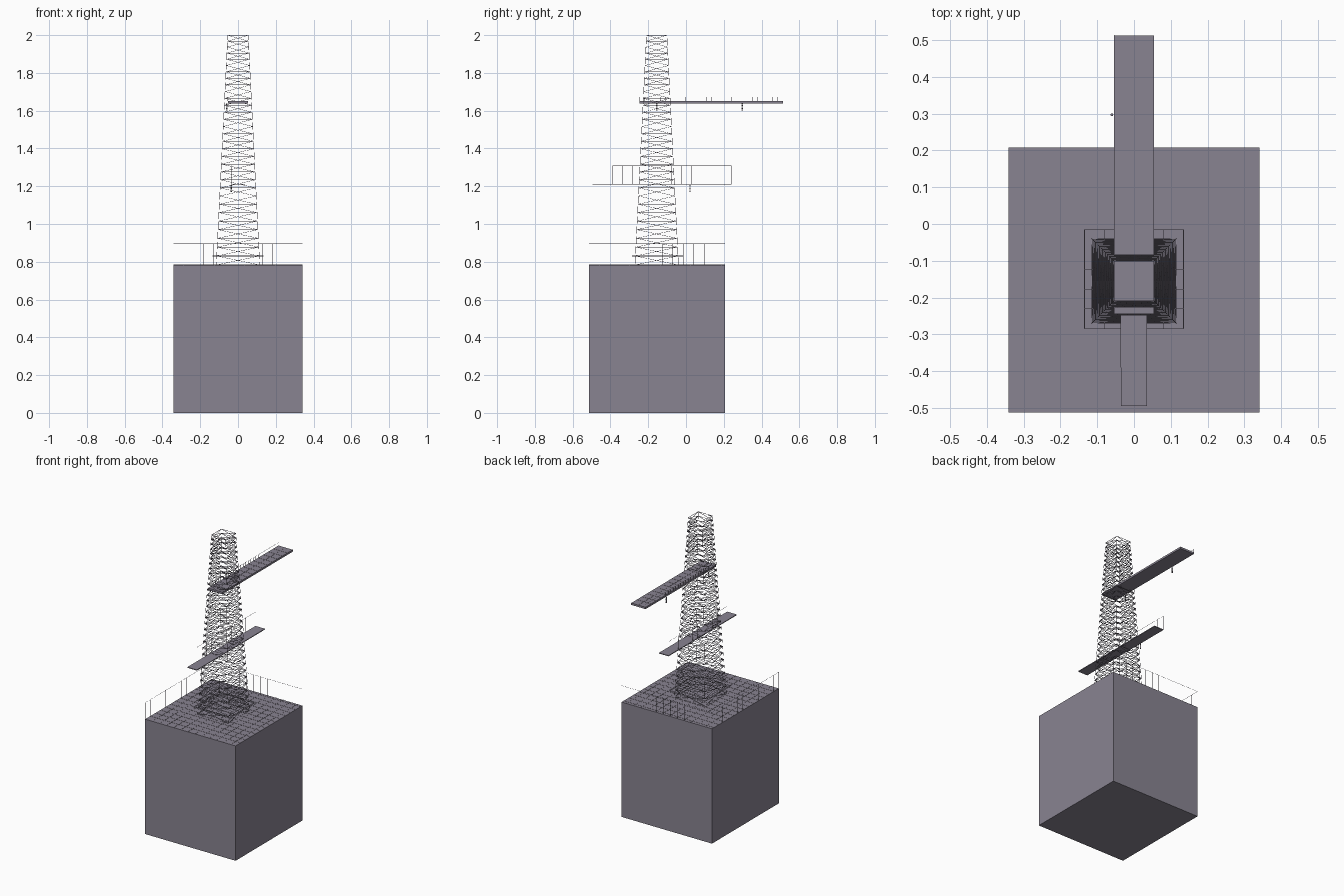
import bpy, bmesh
from mathutils import Vector

cube = bpy.data.objects.get("Cube")
if cube:
    bpy.data.objects.remove(cube, do_unlink=True)

# One flat colour for the whole structure
COLOR = (0.25, 0.23, 0.285, 1)
GREY = bpy.data.materials.new("violet grey")
GREY.use_nodes = True
GREY.diffuse_color = COLOR
GREY.node_tree.nodes["Principled BSDF"].inputs["Base Color"].default_value = COLOR

HAIR = 0.001    # railings and floor grids
WIRE = 0.0018   # tower members
CELL = 0.0538


def finish(name, bm):
    mesh = bpy.data.meshes.new(name)
    bm.to_mesh(mesh)
    bm.free()
    mesh.materials.append(GREY)
    obj = bpy.data.objects.new(name, mesh)
    bpy.context.collection.objects.link(obj)


def slab(name, low, high):
    """Solid box between two corners."""
    low, high = Vector(low), Vector(high)
    bm = bmesh.new()
    bmesh.ops.create_cube(bm, size=1)
    bmesh.ops.scale(bm, vec=high - low, verts=bm.verts)
    bmesh.ops.translate(bm, vec=(low + high) / 2, verts=bm.verts)
    finish(name, bm)


def bars(name, segments, width):
    """Thin square bars along a list of point pairs."""
    bm = bmesh.new()
    for a, b in segments:
        a, b = Vector(a), Vector(b)
        d = b - a
        made = bmesh.ops.create_cube(bm, size=1)["verts"]
        bmesh.ops.scale(bm, vec=(width, width, d.length), verts=made)
        turn = Vector((0, 0, 1)).rotation_difference(d).to_matrix()
        bmesh.ops.rotate(bm, matrix=turn, verts=made)
        bmesh.ops.translate(bm, vec=(a + b) / 2, verts=made)
    finish(name, bm)


def loop(pts):
    return list(zip(pts, pts[1:] + pts[:1]))


def rect(x0, y0, x1, y1, z):
    return [(x0, y0, z), (x1, y0, z), (x1, y1, z), (x0, y1, z)]


def grid(x0, y0, x1, y1, z):
    """Evenly spaced lines inside a rectangle, starting at the low corner."""
    segs = []
    for k in range(1, int((x1 - x0 - 0.01) / CELL) + 1):
        segs.append(((x0 + k * CELL, y0, z), (x0 + k * CELL, y1, z)))
    for k in range(1, int((y1 - y0 - 0.01) / CELL) + 1):
        segs.append(((x0, y0 + k * CELL, z), (x1, y0 + k * CELL, z)))
    return segs


def fence(a, b, height, step):
    """Upright posts from a to b under a top rail."""
    a, b, up = Vector(a), Vector(b), Vector((0, 0, height))
    n = round((b - a).length / step)
    posts = [a.lerp(b, i / n) for i in range(n + 1)]
    return [(p, p + up) for p in posts] + [(a + up, b + up)]


# Main block with a fine grid on its roof
X, Y0, Y1, ROOF = 0.341, -0.513, 0.207, 0.783
slab("main_block", (-X, Y0, 0), (X, Y1, ROOF))
bars("roof_grid", grid(-X, Y0, X, Y1, ROOF + HAIR), HAIR)

# Roof railings on two sides
corner = (-X, Y1, ROOF)
bars("roof_railing", fence((-X, Y0, ROOF), corner, 0.112, CELL)
     + fence(corner, (X, Y1, ROOF), 0.112, CELL), HAIR)

# Tapered lattice tower: rings closing up towards the top, braces and fine legs
CY, LEVELS, TOP = -0.155, 31, 1.999


def ring(i):
    u = i / LEVELS
    t = u + 0.22 * u * (1 - u)
    h = 0.115 + (0.054 - 0.115) * t
    return rect(-h, CY - h, h, CY + h, ROOF + (TOP - ROOF) * t)


rings, braces = [], []
for i in range(LEVELS + 1):
    rings += loop(ring(i))
for i in range(LEVELS):
    lo, hi = ring(i), ring(i + 1)
    for k in range(4):
        n = (k + 1) % 4
        braces += [(lo[k], hi[n]), (lo[n], hi[k])]
bars("tower_rings", rings, WIRE)
bars("tower_braces", braces, WIRE)
bars("tower_legs", list(zip(ring(0), ring(LEVELS))), HAIR)

# Open grating round the tower foot, framed by two stacked outlines
F = 2.5 * CELL
foot = (-F, CY - F + 0.005, F, CY + F + 0.005)
bars("foot_frame", loop(rect(*foot, 0.829)) + loop(rect(*foot, 0.835)), WIRE)
bars("foot_grating", grid(*foot, 0.835), HAIR)

# Lower walkway with a one-sided railing
LX, LZ = 0.036, 1.213
slab("lower_walkway", (-LX, -0.495, LZ - 0.005), (LX, 0.24, LZ))
bars("lower_railing", fence((-LX, -0.39, LZ), (-LX, 0.24, LZ), 0.095, CELL), HAIR)

# Upper walkway with a floor grid and a low railing
UX, UZ = 0.054, 1.652
slab("upper_walkway", (-UX, -0.245, UZ - 0.013), (UX, 0.513, UZ))
bars("upper_walkway_grid", grid(-UX, -0.245, UX, 0.513, UZ + HAIR), HAIR)
bars("upper_railing",
     fence((-UX, -0.245, UZ), (-UX, 0.513, UZ), 0.02, CELL / 2), HAIR)


# Small ribbed hangers under the walkways
def hanger(name, x, y, top, radius):
    bm = bmesh.new()
    for i in range(5):
        made = bmesh.ops.create_cone(bm, cap_ends=True, segments=8, radius1=radius,
                                     radius2=radius, depth=0.005)["verts"]
        bmesh.ops.translate(bm, vec=(x, y, top - 0.004 - i * 0.008), verts=made)
    finish(name, bm)


hanger("upper_hanger_back", -0.06, 0.297, UZ - 0.012, 0.004)
hanger("upper_hanger_front", -0.06, CY, UZ - 0.012, 0.003)
hanger("lower_hanger", -LX, 0.022, LZ - 0.004, 0.003)
